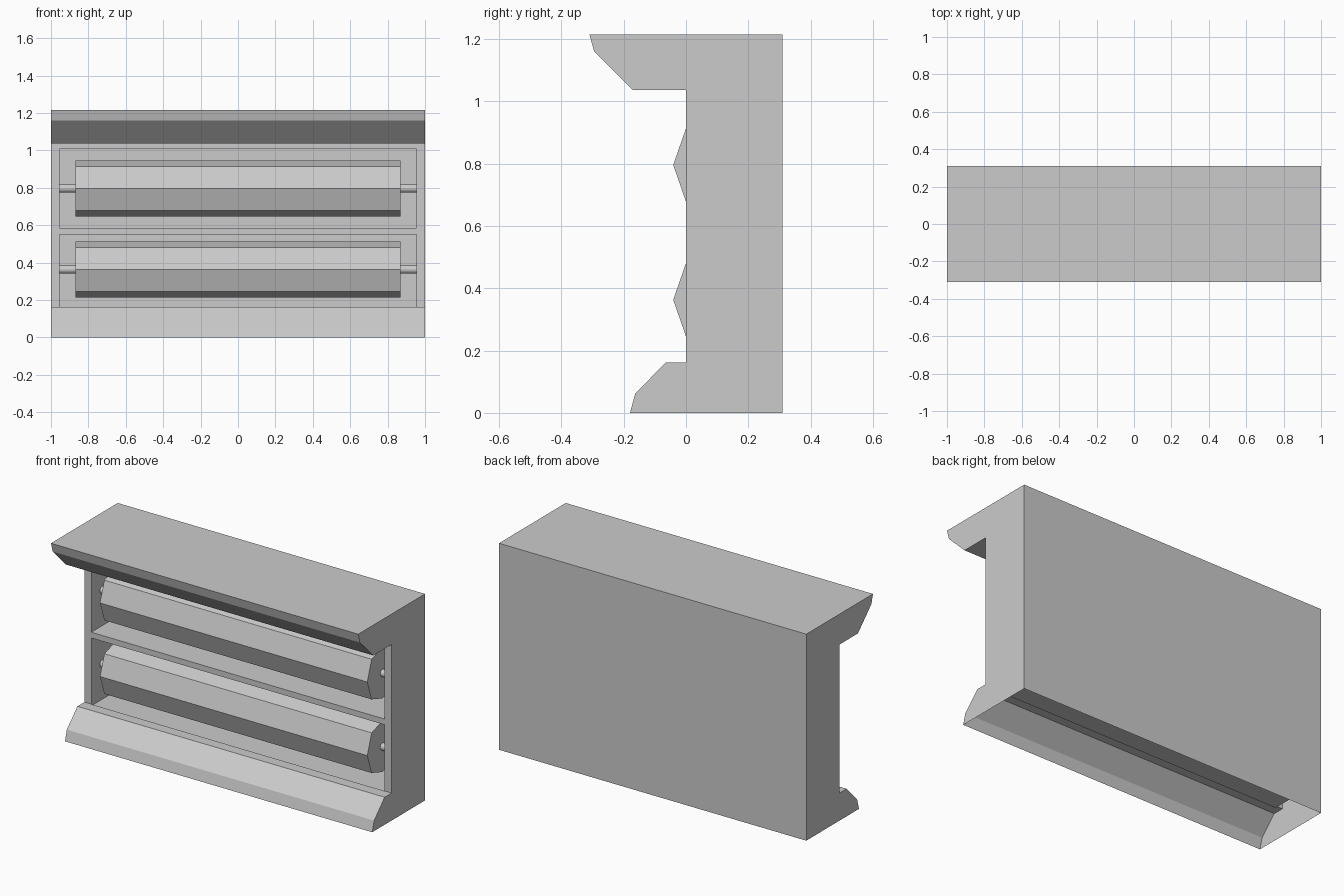
import bpy, bmesh
from math import pi
from mathutils import Matrix

if "Cube" in bpy.data.objects:
    bpy.data.objects.remove(bpy.data.objects["Cube"])


def make_object(name, bm):
    bmesh.ops.recalc_face_normals(bm, faces=bm.faces)
    mesh = bpy.data.meshes.new(name)
    bm.to_mesh(mesh)
    bm.free()
    obj = bpy.data.objects.new(name, mesh)
    bpy.context.collection.objects.link(obj)
    return obj


def prism(name, profile, half):
    """Extrude a (y, z) profile along x from -half to half."""
    bm = bmesh.new()
    face = bm.faces.new([bm.verts.new((-half, y, z)) for y, z in profile])
    ext = bmesh.ops.extrude_face_region(bm, geom=[face])
    verts = [v for v in ext["geom"] if isinstance(v, bmesh.types.BMVert)]
    bmesh.ops.translate(bm, verts=verts, vec=(2 * half, 0, 0))
    if not face.is_valid or len(bm.faces) < len(profile) + 2:
        bm.faces.new([v for v in bm.verts if v.co.x < 0])
    return make_object(name, bm)


def pin(name, x, y, z, length, radius):
    bm = bmesh.new()
    bmesh.ops.create_cone(
        bm, cap_ends=True, segments=12, radius1=radius, radius2=radius, depth=length,
        matrix=Matrix.Translation((x, y, z)) @ Matrix.Rotation(pi / 2, 4, 'Y'))
    return make_object(name, bm)


# Housing: hood, flat face and sloping sill in one profile
housing = prism("housing", [
    (0.31, 0), (0.31, 1.215), (-0.31, 1.215), (-0.295, 1.16), (-0.17, 1.036),
    (0, 1.036), (0, 0.162), (-0.065, 0.162), (-0.163, 0.062), (-0.18, 0)], 1.0)

DRUM_Y = 0.1
ROWS = {"upper": 0.796, "lower": 0.363}

for row, zc in ROWS.items():
    # Recess cut into the front
    lo, hi = zc - 0.211, zc + 0.211
    if row == "lower":
        hi = 0.551
    cutter = prism(row + "_recess_cutter",
                   [(-0.001, lo), (0.25, lo), (0.25, hi), (-0.001, hi)], 0.955)
    cutter.hide_render = True
    mod = housing.modifiers.new(row + "_recess", 'BOOLEAN')
    mod.operation, mod.solver, mod.object = 'DIFFERENCE', 'EXACT', cutter

    # Eight-sided drum
    prism(row + "_drum", [(DRUM_Y + y, zc + z) for y, z in (
        (-0.141, 0), (-0.1, 0.118), (0, 0.15), (0.1, 0.118),
        (0.141, 0), (0.1, -0.118), (0, -0.15), (-0.1, -0.118))], 0.87)

    # Axle pins joining the drum to the side walls
    for side, s in (("left", -1), ("right", 1)):
        pin(f"{row}_{side}_axle_pin", s * 0.9125, DRUM_Y, zc, 0.085, 0.021)

# Bake the recesses, then open the underside of the hollow housing
bpy.context.view_layer.update()
baked = bpy.data.meshes.new_from_object(
    housing.evaluated_get(bpy.context.evaluated_depsgraph_get()))
housing.modifiers.clear()
housing.data = baked
bm = bmesh.new()
bm.from_mesh(baked)
bottom = [f for f in bm.faces if all(v.co.z < 0.001 for v in f.verts)]
bmesh.ops.delete(bm, geom=bottom, context='FACES_ONLY')
bm.to_mesh(baked)
bm.free()

# Remove the helpers
for obj in [o for o in bpy.data.objects if o.name.endswith("_cutter")]:
    bpy.data.objects.remove(obj)
